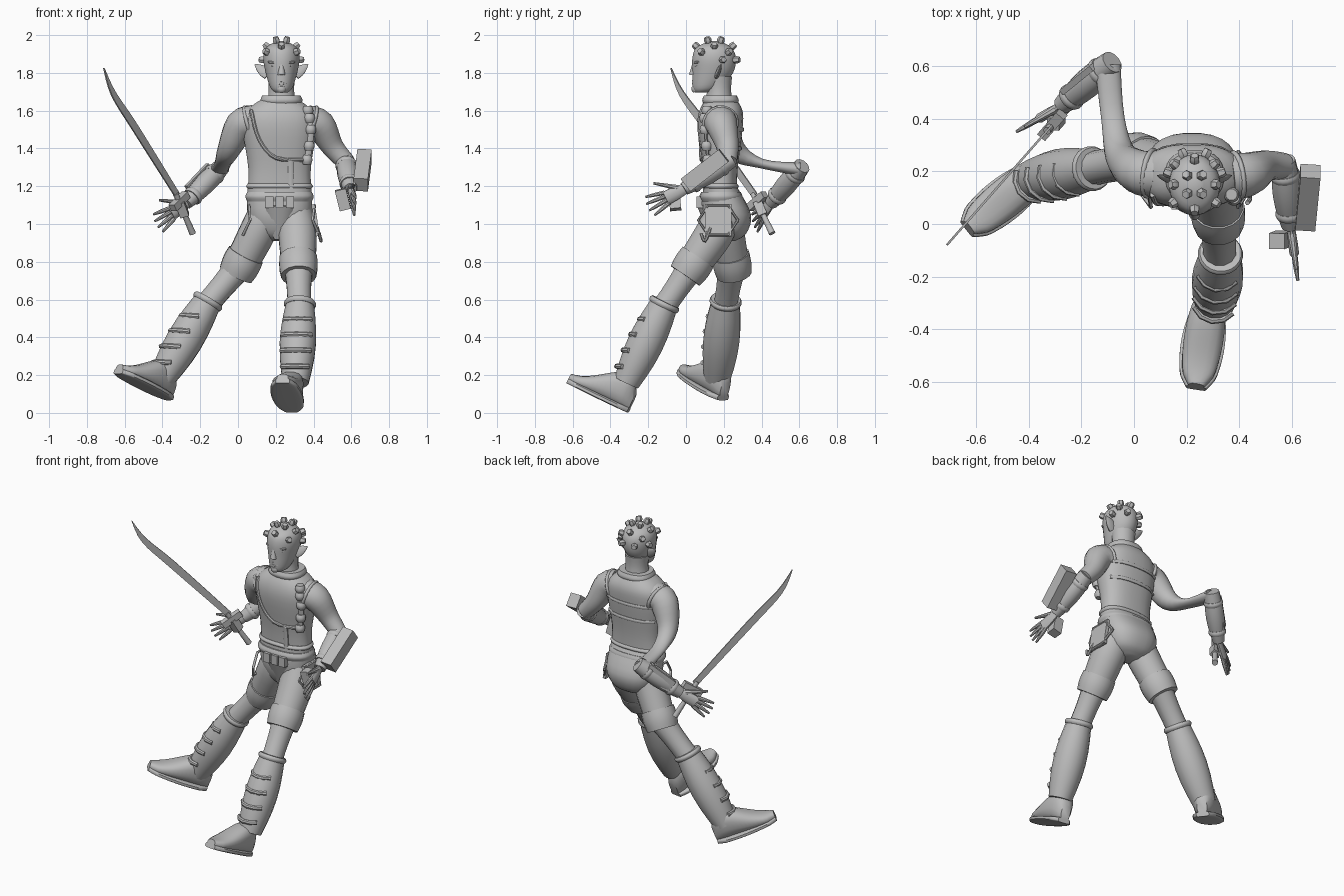
import bpy, bmesh
from math import cos, sin, pi, radians, copysign, sqrt
from mathutils import Vector

if "Cube" in bpy.data.objects:
    bpy.data.objects.remove(bpy.data.objects["Cube"])

grey = bpy.data.materials.new("plain_grey")
grey.use_nodes = True
grey.diffuse_color = (.5, .5, .5, 1)
grey.node_tree.nodes["Principled BSDF"].inputs["Base Color"].default_value = grey.diffuse_color
X, Y, Z = Vector((1, 0, 0)), Vector((0, 1, 0)), Vector((0, 0, 1))
BODY_X, HEAD_X, BODY_SOFTNESS = .22, .23, .82


def smooth(rows, steps=4):
    """Pass a smooth curve through rows of numbers."""
    last, result = len(rows) - 1, []
    for i in range(last):
        near = [rows[min(max(i + k, 0), last)] for k in (-1, 0, 1, 2)]
        for step in range(steps):
            t = step / steps
            result.append([b + t * (c - a) / 2 + t * t * (2 * a - 5 * b + 4 * c - d) / 2
                           + t ** 3 * (3 * b - a - 3 * c + d) / 2 for a, b, c, d in zip(*near)])
    return result + [list(rows[-1])]


def power(value, exponent):
    return copysign(abs(value) ** exponent, value)


def loft(name, rows, ref=X, axis=None, sides=16, softness=1, steps=4):
    """Skin rings of x, y, z and one or two radii along their path."""
    rings = smooth(rows, steps)
    centres = [Vector(ring[:3]) for ring in rings]
    last, loops = len(rings) - 1, []
    bm = bmesh.new()
    for i, ring in enumerate(rings):
        along = axis or centres[min(i + 1, last)] - centres[max(i - 1, 0)]
        along = along.normalized()
        u = (ref - along * along.dot(ref)).normalized()
        v = along.cross(u)
        angles = [2 * pi * (k + .5) / sides for k in range(sides)]
        loops.append([bm.verts.new(centres[i] + u * ring[3] * power(cos(a), softness)
                                   + v * ring[-1] * power(sin(a), softness)) for a in angles])
    for low, high in zip(loops, loops[1:]):
        for k in range(sides):
            m = (k + 1) % sides
            bm.faces.new((low[k], low[m], high[m], high[k]))
    bm.faces.new(loops[0])
    bm.faces.new(loops[-1])
    bmesh.ops.recalc_face_normals(bm, faces=bm.faces)
    mesh = bpy.data.meshes.new(name)
    bm.to_mesh(mesh)
    bm.free()
    for face in mesh.polygons:
        face.use_smooth = True
    mesh.set_sharp_from_angle(angle=radians(42))
    mesh.materials.append(grey)
    bpy.context.collection.objects.link(bpy.data.objects.new(name, mesh))


def limb(name, start, end, r_start, r_end, bulge=0, flat=1, ref=None, sides=12):
    """Straight tapered part that can swell in the middle."""
    start, end = Vector(start), Vector(end)
    along = (end - start).normalized()
    rings = []
    for i in range(7):
        t = i / 6
        r = r_start + (r_end - r_start) * t + bulge * sin(pi * t)
        rings.append((*start.lerp(end, t), r, r * flat))
    loft(name, rings, ref or (X if abs(along.x) < .8 else Z), sides=sides, steps=1)


def rim(name, centre, along, radius, width=.03):
    half = along.normalized() * width / 2
    limb(name, centre - half, centre + half, radius * .92, radius * .92, radius * .08, sides=20)


def box(name, centre, along, length, half_u, half_v, ref=X):
    centre, half = Vector(centre), Vector(along).normalized() * length / 2
    radii = half_u * sqrt(2), half_v * sqrt(2)
    loft(name, [(*(centre - half), *radii), (*(centre + half), *radii)], ref, sides=4, steps=1)


def tube(name, points, radius, flat=1, ref=X):
    loft(name, [(*p, radius, radius * flat) for p in points], ref, sides=8, steps=1)


def stack(name, sections, x=BODY_X, softness=BODY_SOFTNESS):
    """Level sections given as height, front, back and half width."""
    rings = [(x, (front + back) / 2, z, half, (back - front) / 2) for z, front, back, half in sections]
    loft(name, rings, axis=Z, sides=24, softness=softness)


def hoop(name, z, height, front, back, half, x=BODY_X):
    stack(name, [(z + k * height / 2, front + inset, back - inset, half - inset)
                 for k, inset in ((-1, .01), (0, 0), (1, .01))], x)


# Torso, belt and hips
TORSO = [(1.17, .1, .27, .17), (1.3, .09, .275, .167), (1.5, .06, .3, .195), (1.6, .07, .3, .175), (1.67, .11, .26, .08)]
stack("vest", TORSO)
hoop("collar", 1.655, .05, .085, .28, .112, HEAD_X)
hoop("waist_hem", 1.2, .03, .085, .28, .178)
hoop("belt", 1.145, .05, .07, .3, .182)
stack("hips", [(1.19, .09, .275, .17), (1.05, .085, .345, .172), (.95, .12, .32, .13), (.91, .17, .26, .05)])


def on_torso(x, z, facing=-1):
    rows = smooth(TORSO)
    for low, high in zip(rows, rows[1:]):
        if z <= high[0]:
            break
    _, front, back, half = Vector(low).lerp(Vector(high), (z - low[0]) / (high[0] - low[0]))
    reach = max(0, 1 - abs((x - BODY_X) / half) ** (2 / BODY_SOFTNESS)) ** (BODY_SOFTNESS / 2)
    return Vector((x, (front + back) / 2 + facing * (reach * (back - front) / 2 + .002), z))


# Straps and pouches
SHOULDER_STRAP = [(.37, 1.6), (.385, 1.5), (.365, 1.34)]
DIAGONAL_STRAP = [(.07, 1.6), (.11, 1.45), (.2, 1.35), (.36, 1.34)]
tube("diagonal_strap", [on_torso(*p) for p in smooth(DIAGONAL_STRAP)], .011)
tube("shoulder_strap", [on_torso(*p) for p in smooth(SHOULDER_STRAP)], .02, .5)
tube("front_strap", [on_torso(*p) for p in smooth([(.28, 1.34), (.28, 1.19)])], .016, .6)
for p in smooth(SHOULDER_STRAP, 2):
    middle = on_torso(*p)
    limb("strap_pouch", middle - Z * .024, middle + Z * .024, .022, .022, .008)
for name, z in (("upper_back_band", 1.5), ("lower_back_band", 1.4)):
    tube(name, [on_torso(BODY_X + k * .055, z, 1) for k in range(-3, 4)], .011, .6, Z)
for k in (-1, 0, 1):
    box("belt_pouch", (BODY_X + k * .055, .07, 1.115), Z, .06, .022, .015)
limb("front_flap", (BODY_X, .09, 1.1), (BODY_X, .14, .92), .08, .03, flat=.4)
box("hip_panel", (.41, .17, 1.02), X * .15 - Z, .17, .01, .07)
tube("pouch_hook", smooth([(.42, .13, .98), (.44, .1, .91), (.43, .08, .95)]), .009)

# Angular pocket seams wrapped round both hips
for side, width, slope in ((-1, .17, .2), (1, .193, .15)):
    seam = []
    for k in range(7):
        a = k * pi / 3
        z = 1.02 + .09 * sin(a)
        out = width + (1.1 - z) * slope - .03 * cos(a) ** 2
        seam.append((BODY_X + side * out, .17 + .105 * cos(a), z))
    tube("pocket_seam", seam, .008)

# Head and face
stack("head", [(1.695, .05, .12, .03), (1.72, .035, .18, .058), (1.8, .033, .25, .084),
               (1.88, .033, .265, .097), (1.935, .055, .24, .08), (1.968, .125, .18, .025)], HEAD_X, 1)
limb("neck", (HEAD_X, .175, 1.62), (HEAD_X, .175, 1.78), .085, .075, -.01, .95)
limb("nose", (HEAD_X, .045, 1.86), (HEAD_X, .036, 1.788), .008, .021)
limb("chin", (HEAD_X, .06, 1.705), (HEAD_X, .045, 1.735), .024, .016, .006)
for z in (1.744, 1.758):
    limb("lip", (HEAD_X - .03, .044, z), (HEAD_X + .03, .044, z), .002, .002, .01, sides=8)
for side in (-1, 1):
    def face(out, y, z):
        return HEAD_X + side * out, y, z
    limb("brow", face(.015, .042, 1.853), face(.07, .064, 1.857), .006, .005, .004, sides=8)
    limb("eye", face(.018, .046, 1.838), face(.058, .058, 1.838), .002, .002, .006, sides=8)
    limb("ear", face(.07, .165, 1.79), face(.14, .185, 1.845), .03, .004, .01, .4)

# Studs over the scalp, in rings by height angle and turn from the front
for height, turns in ((68, (45, 135)), (42, (0, 90, 180)), (24, (55, 130)), (3, (110, 155))):
    for turn in {a % 360 for t in turns for a in (t, -t)}:
        a, h = radians(turn), radians(height)
        out = Vector((sin(a) * cos(h), -cos(a) * cos(h), sin(h)))
        base = Vector((HEAD_X + out.x * .09, .15 + out.y * .114, 1.863 + out.z * .102))
        limb("stud", base - out * .01, base + out * .034, .011, .015, .007, sides=6)


# Arms with bracers and open hands
def hand(side, wrist, tip):
    reach = tip - wrist
    along = reach.normalized()
    up = (Z - along * along.z).normalized()
    limb(side + "_palm", wrist - reach * .1, wrist + reach * .52, .026, .038, .004, .5, up)
    for k in (-1.5, -.5, .5, 1.5):
        knuckle = wrist + reach * .48 + up * k * .02
        way = (along + up * k * .16).normalized()
        limb(side + "_finger", knuckle, knuckle + way * reach.length * (.56 - abs(k) * .05), .012, .006, .002, sides=8)
    root = wrist + reach * .12 + up * .02
    limb(side + "_thumb", root, root + (reach + up * reach.length * .75) * .5, .016, .007, sides=8)


def arm(side, upper, wrist, tip, ref):
    shoulder, outer, elbow = (Vector(upper[i][:3]) for i in (0, 1, -1))
    wrist, tip = Vector(wrist), Vector(tip)
    fore = wrist - elbow
    loft(side + "_upper_arm", upper, ref)
    rim(side + "_armhole", shoulder.lerp(outer, .3), outer - shoulder, .098, .02)
    limb(side + "_forearm", elbow - fore * .1, wrist, .045, .035, .016)
    rim(side + "_elbow_rim", elbow + fore * .15, fore, .058)
    rim(side + "_wrist_rim", elbow + fore * .78, fore, .053)
    hand(side, wrist, tip)


arm("left", [(.37, .18, 1.54, .09), (.435, .19, 1.52, .083), (.5, .22, 1.41, .06), (.57, .22, 1.33, .05)],
    (.595, -.01, 1.185), (.62, -.2, 1.09), Y)
arm("right", [(.08, .19, 1.54, .09, .09), (.015, .2, 1.52, .085, .083), (-.05, .26, 1.39, .06, .06),
              (-.08, .4, 1.32, .045, .026), (-.1, .6, 1.29, .05, .036)], (-.275, .45, 1.11), (-.43, .36, 1), X)
box("left_arm_block", (.66, .1, 1.285), (-.02, -.2, -.155), .255, .038, .042)
box("small_hand_block", (.555, -.06, 1.13), (.25, .1, -1), .11, .03, .03)
box("right_bracer_plate", (-.2, .56, 1.23), (-.16, -.13, -.17), .19, .04, .012, Z)


# Curved sword lying in one upright plane
def in_plane(x, z):
    return x, .73 + 1.14 * x, z


BLADE = [(-.71, 1.825, .002), (-.66, 1.69, .024), (-.545, 1.51, .032), (-.32, 1.15, .026)]
loft("sword_blade", [(*in_plane(x, z), w, .006) for x, z, w in BLADE], Z, sides=4)
limb("sword_grip", in_plane(-.33, 1.16), in_plane(-.24, .95), .015, .018, -.002)
box("sword_guard", in_plane(-.31, 1.12), (.5, .57, .5), .13, .02, .02, Z)
box("sword_collar", in_plane(-.295, 1.08), (-.3, -.34, .8), .08, .024, .024)


# Legs: trousers, cuff, tall boot with shin ridges, shoe and sole
def leg(side, thigh, boot_top, ankle, heel, toe):
    hip, knee, top, ankle, heel, toe = map(Vector, (thigh[-2][:3], thigh[-1][:3], boot_top, ankle, heel, toe))
    down, shin, foot = (knee - hip).normalized(), ankle - top, toe - heel
    along = foot.normalized()
    up = (Z - along * along.z).normalized()
    across = along.cross(Z).normalized()
    front = (along - shin * along.dot(shin) / shin.length_squared).normalized()
    loft(side + "_thigh", thigh)
    limb(side + "_cuff", knee - down * .06, knee + down * .06, .1, .094, .006, sides=16)
    limb(side + "_calf", knee, top + shin * .1, .078, .066, -.006)
    limb(side + "_boot", top, ankle, .075, .07, .025, sides=16)
    rim(side + "_boot_rim", top, shin, .086)
    for k in range(1, 5):
        ridge = []
        for turn in range(-2, 3):
            a = turn * .5
            ridge.append(top + shin * (k * .2 + .08 * cos(a))
                         + (front * cos(a) + across * sin(a)) * (.073 + .02 * sin(k * pi / 5)))
        tube(side + "_shin_ridge", ridge, .014, ref=shin)
    shoe, sole = [], []
    for i in range(9):
        t = i / 8
        half = .03 + .046 * sqrt(abs(sin(pi * t)))
        height = .1 - .055 * t + .14 * sin(pi * t ** .7) * (1 - t)
        shoe.append((*(heel + foot * t + up * height / 2), half, height / 2))
        sole.append((*(heel + foot * t + up * .005), half + .008, .014))
    loft(side + "_shoe", shoe, across, along, softness=.8, steps=2)
    loft(side + "_sole", sole, across, along, softness=.4, steps=2)


leg("right", [(.15, .2, 1.07, .09), (.11, .21, .97, .098), (.015, .245, .785, .09)],
    (-.16, .21, .59), (-.405, .165, .18), (-.365, .195, .075), (-.635, -.02, .215))
leg("left", [(.3, .2, 1.07, .09), (.315, .15, .95, .103), (.32, .03, .775, .09)],
    (.328, -.115, .575), (.305, -.315, .16), (.285, -.305, .01), (.235, -.625, .165))
